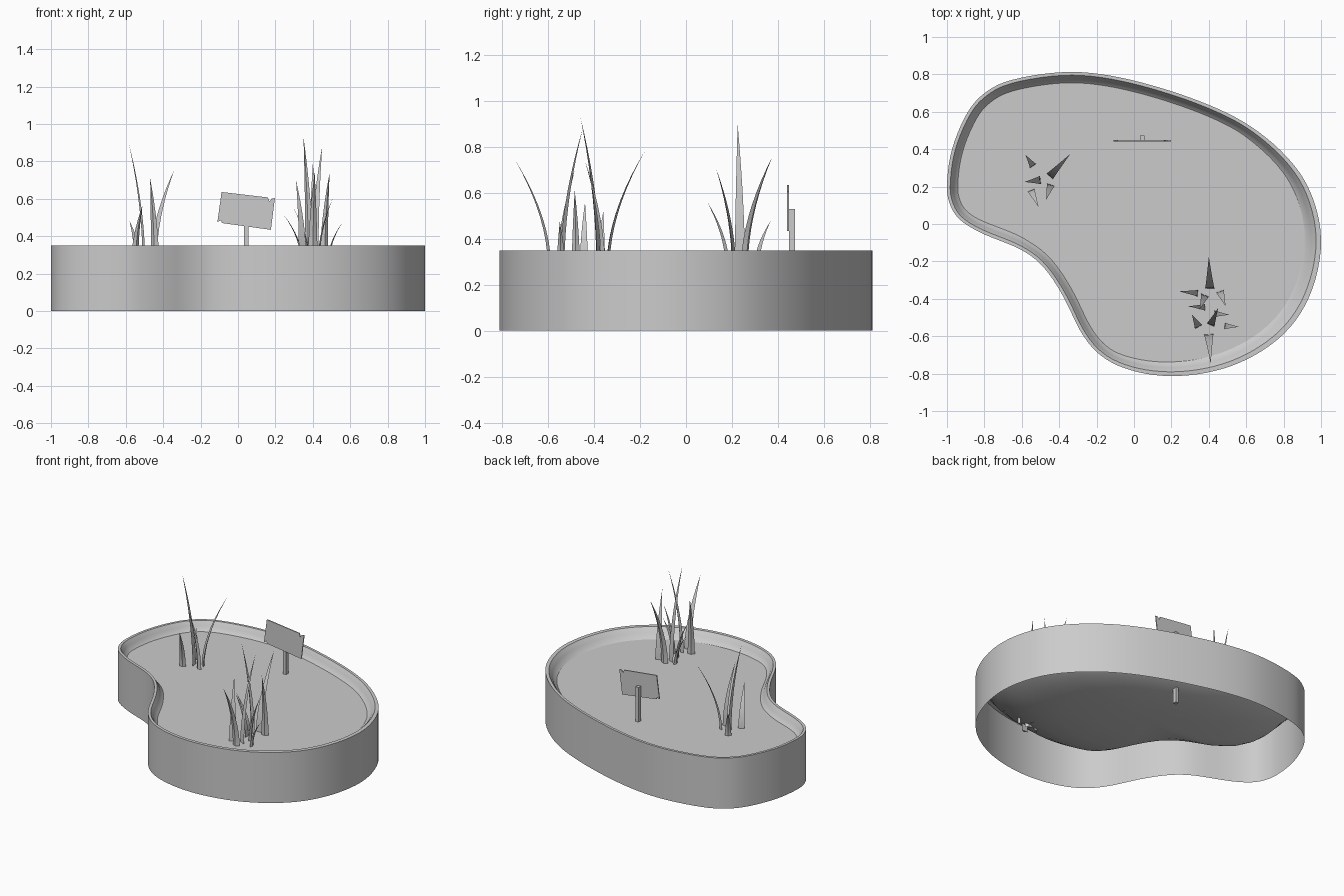
import bpy, bmesh, math
from mathutils import Vector

if "Cube" in bpy.data.objects:
    bpy.data.objects.remove(bpy.data.objects["Cube"])

SURFACE_Z = 0.29


def make(name, verts, faces, smooth=None):
    me = bpy.data.meshes.new(name)
    me.from_pydata([tuple(v) for v in verts], [], faces)
    bm = bmesh.new()
    bm.from_mesh(me)
    bmesh.ops.recalc_face_normals(bm, faces=bm.faces)
    bm.to_mesh(me)
    bm.free()
    ob = bpy.data.objects.new(name, me)
    bpy.context.collection.objects.link(ob)
    if smooth:
        bpy.ops.object.select_all(action='DESELECT')
        bpy.context.view_layer.objects.active = ob
        ob.select_set(True)
        bpy.ops.object.shade_smooth_by_angle(angle=math.radians(smooth))
    return ob


# kidney outline, clockwise from the left
OUTLINE = [(-1, .21), (-.975, .40), (-.89, .60), (-.80, .70), (-.665, .77), (-.38, .815),
           (-.13, .795), (.135, .73), (.40, .637), (.62, .525), (.815, .36), (.94, .175),
           (1, -.08), (.95, -.35), (.83, -.555), (.645, -.70), (.43, -.785), (.19, -.813),
           (-.025, -.78), (-.185, -.70), (-.29, -.57), (-.37, -.40), (-.48, -.23),
           (-.61, -.13), (-.80, -.056), (-.935, .025), (-.987, .115)]


def smooth_loop(pts, steps=5):
    p = [Vector(q) for q in pts]
    n, out = len(p), []
    for i in range(n):
        a, b, c, d = p[i - 1], p[i], p[(i + 1) % n], p[(i + 2) % n]
        for k in range(steps):
            t = k / steps
            out.append(0.5 * (2 * b + (c - a) * t + (2 * a - 5 * b + 4 * c - d) * t * t
                              + (3 * b - a - 3 * c + d) * t ** 3))
    for _ in range(4):
        m = len(out)
        out = [out[i] * .5 + (out[i - 1] + out[(i + 1) % m]) * .25 for i in range(m)]
    # fit to the exact extents
    for ax, half in ((0, 1.0), (1, .813)):
        lo, hi = min(v[ax] for v in out), max(v[ax] for v in out)
        for v in out:
            v[ax] = ((v[ax] - lo) / (hi - lo) * 2 - 1) * half
    return out


loop = smooth_loop(OUTLINE)
N = len(loop)
normals = []
for i in range(N):
    t = (loop[(i + 1) % N] - loop[i - 1]).normalized()
    normals.append(Vector((-t.y, t.x)))


def ring(fraction, z):
    # the inner slope is wider towards the right and front
    out = []
    for p, n in zip(loop, normals):
        inset = .058 + .035 * max(0, n.dot(Vector((.85, -.5))))
        q = p - n * inset * fraction
        out.append((q.x, q.y, z))
    return out


def bridge(count):
    return [(r * N + i, r * N + (i + 1) % N, (r + 1) * N + (i + 1) % N, (r + 1) * N + i)
            for r in range(count - 1) for i in range(N)]


# open-bottomed outer wall with rolled inner lip
profile = [(0, 0), (0, .35), (.3, .35), (.42, .338), (.6, .322), (.72, .305), (1, SURFACE_Z)]
make("planter_wall", [v for f, z in profile for v in ring(f, z)], bridge(len(profile)), 40)

# flat filled surface
surface = make("filled_surface", ring(1, SURFACE_Z), [tuple(range(N))])
if surface.data.polygons[0].normal.z < 0:
    surface.data.flip_normals()

# rounded basin hanging below the surface
CENTRE = Vector((-.03, .08))
edge = [Vector(v[:2]) for v in ring(1, 0)]
bowl = [(1, SURFACE_Z), (.96, .25), (.91, .215), (.82, .17), (.7, .135), (.55, .11), (.3, .095)]
verts = []
for s, z in bowl:
    verts += [(*(CENTRE + (p - CENTRE) * s), z) for p in edge]
verts.append((*CENTRE, .09))
last = (len(bowl) - 1) * N
fan = [(last + i, last + (i + 1) % N, len(verts) - 1) for i in range(N)]
make("basin_floor", verts, bridge(len(bowl)) + fan, 60)


def blade(name, base, tip, width, steps=9):
    # thin tapering blade that rises, then bends outward
    lean = Vector((tip[0] - base[0], tip[1] - base[1]))
    d = lean.normalized()
    s = Vector((-d.y, d.x))
    z0 = SURFACE_Z
    vs, fs = [], []
    for k in range(-1, steps):
        t = max(k, 0) / steps
        c = Vector(base) + lean * t ** 1.8
        z = .15 if k < 0 else z0 + (tip[2] - z0) * t
        w = width * (1 - t ** 1.6) * .5
        for q in (c + s * w, c - s * w, c + d * w * .5):
            vs.append((q.x, q.y, z))
    vs.append(tip)
    for k in range(steps):
        for j in range(3):
            a, b = k * 3 + j, k * 3 + (j + 1) % 3
            fs.append((a, b, b + 3, a + 3))
    top = steps * 3
    fs += [(top + j, top + (j + 1) % 3, top + 3) for j in range(3)]
    fs.append((0, 2, 1))
    make(name, vs, fs, 35)


# (base xy, tip xyz, width)
left_blades = [((-.45, .255), (-.34, .375, .755), .045), ((-.50, .235), (-.585, .225, .90), .045),
               ((-.54, .31), (-.58, .37, .48), .04), ((-.55, .18), (-.51, .09, .565), .04),
               ((-.445, .21), (-.47, .13, .71), .045)]
right_blades = [((.405, -.345), (.40, -.175, .79), .05), ((.40, -.59), (.41, -.745, .745), .05),
                ((.34, -.37), (.24, -.36, .52), .035), ((.485, -.545), (.56, -.55, .475), .035),
                ((.46, -.36), (.49, -.44, .74), .045), ((.38, -.445), (.29, -.44, .56), .035),
                ((.345, -.55), (.31, -.485, .70), .045), ((.41, -.54), (.45, -.45, .88), .045),
                ((.38, -.38), (.35, -.46, .93), .045), ((.43, -.48), (.51, -.485, .61), .035)]
for side, group in (("left", left_blades), ("right", right_blades)):
    for i, (b, t, w) in enumerate(group):
        blade(f"{side}_grass_{i + 1}", b, t, w)


def slab(name, poly, y0, y1):
    n = len(poly)
    vs = [(x, y, z) for y in (y0, y1) for x, z in poly]
    fs = [tuple(range(n)), tuple(range(2 * n - 1, n - 1, -1))]
    fs += [(i, (i + 1) % n, n + (i + 1) % n, n + i) for i in range(n)]
    make(name, vs, fs)


# crooked sign board with chipped corners, on a long post
slab("sign_board", [(-.088, .636), (.16, .607), (.168, .585), (.18, .600), (.197, .603),
                    (.176, .434), (-.085, .47), (-.092, .485), (-.11, .476)],
     .441, .448)
slab("sign_post", [(.032, .02), (.055, .02), (.055, .53), (.032, .53)], .448, .474)
